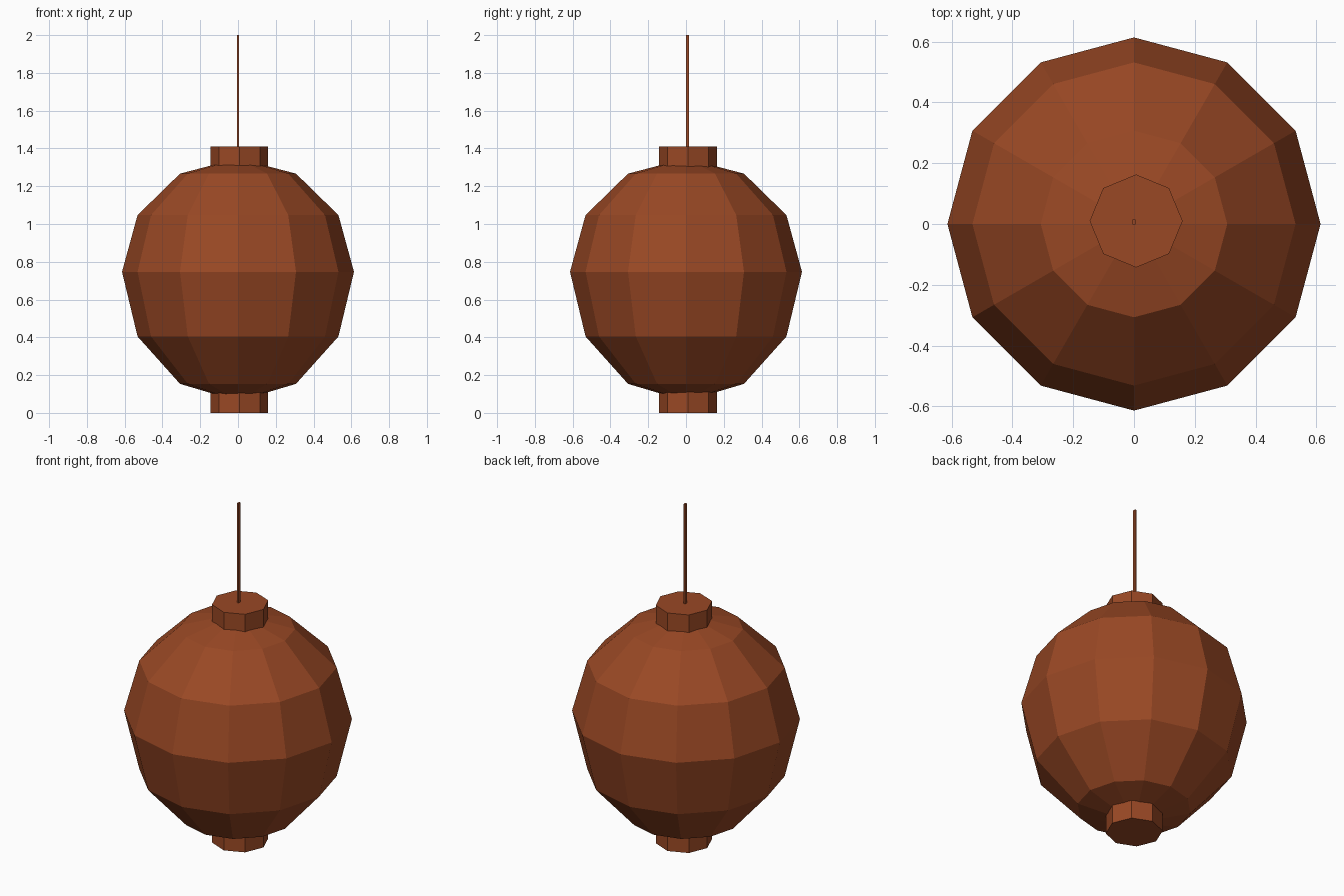
import bpy
import math

if "Cube" in bpy.data.objects:
    bpy.data.objects.remove(bpy.data.objects["Cube"])

mat = bpy.data.materials.new("rust_paper")
mat.diffuse_color = (0.32, 0.065, 0.018, 1)
mat.use_nodes = True
mat.node_tree.nodes["Principled BSDF"].inputs["Base Color"].default_value = mat.diffuse_color


def finish(name):
    ob = bpy.context.object
    ob.name = name
    ob.data.materials.append(mat)
    return ob


# Lantern body: 12-sided faceted globe, lower half slightly longer
R, MID = 0.614, 0.747
bpy.ops.mesh.primitive_uv_sphere_add(segments=12, ring_count=6, radius=1)
body = finish("lantern_body")
for v in body.data.vertices:
    x, y, z = v.co
    v.co = (x * R, y * R, MID + z * (0.6 if z > 0 else 0.685))


# Octagonal collars at top and bottom
def collar(name, z0, z1):
    bpy.ops.mesh.primitive_cylinder_add(vertices=8, radius=0.153, depth=z1 - z0,
                                        location=(0.007, 0.01, (z0 + z1) / 2))
    finish(name)


collar("top_collar", 1.30, 1.41)
collar("bottom_collar", 0.0, 0.11)

# Thin rectangular hanging cord
bpy.ops.mesh.primitive_cube_add(size=1, location=(0, 0.007, 1.705))
cord = finish("hanging_cord")
cord.scale = (0.010, 0.016, 0.59)
